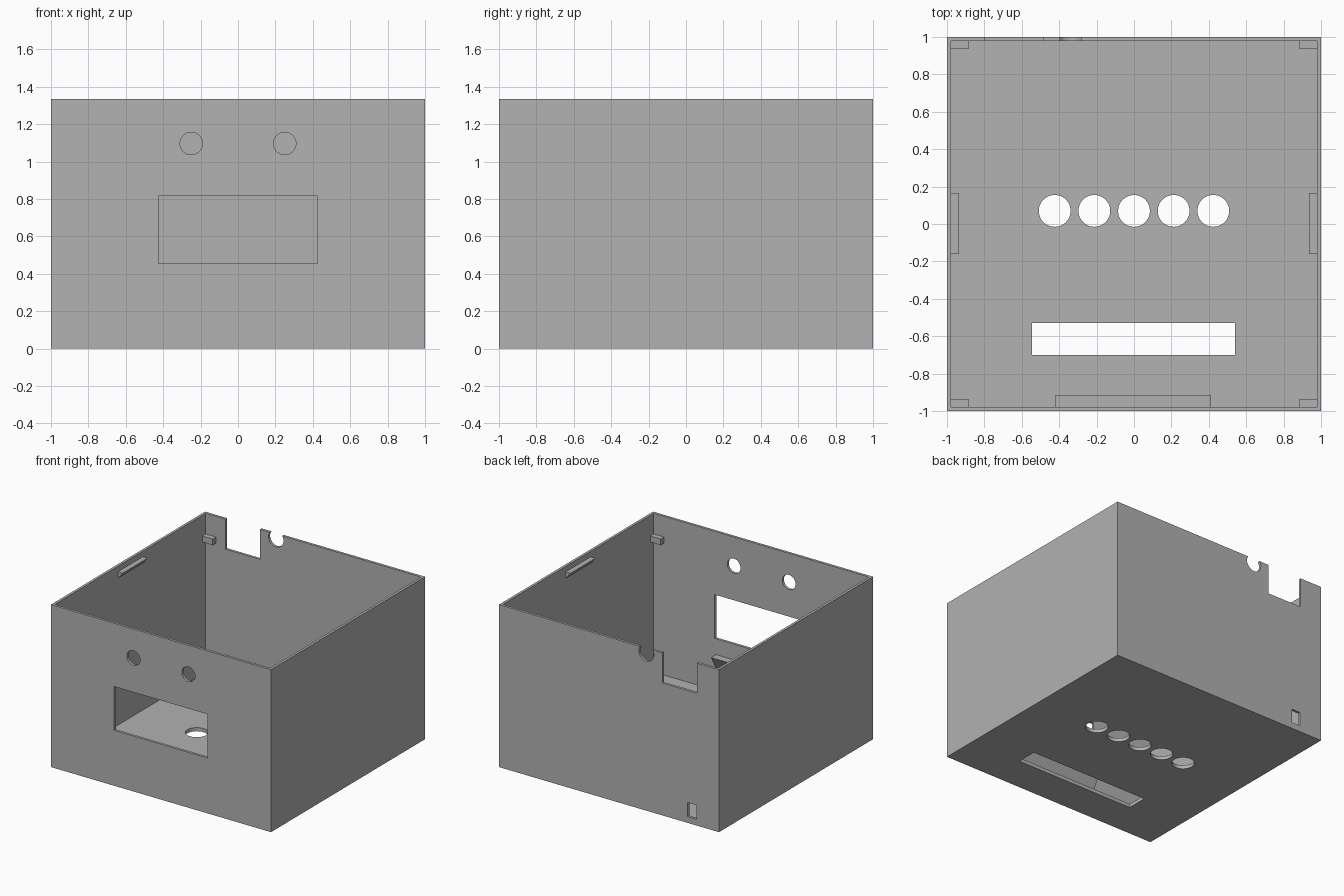
import bpy, bmesh
from mathutils import Matrix, Vector

cube = bpy.data.objects.get("Cube")
if cube:
    bpy.data.objects.remove(cube, do_unlink=True)

H, WALL = 1.335, 0.03          # box height, wall thickness
IN = 1 - WALL                  # inner face of the walls

grey = bpy.data.materials.new("mid grey")
grey.use_nodes = True
grey.diffuse_color = (0.445, 0.445, 0.445, 1)
grey.node_tree.nodes["Principled BSDF"].inputs["Base Color"].default_value = grey.diffuse_color


def finish(name, bm):
    bmesh.ops.recalc_face_normals(bm, faces=bm.faces)
    mesh = bpy.data.meshes.new(name)
    bm.to_mesh(mesh)
    bm.free()
    mesh.materials.append(grey)
    ob = bpy.data.objects.new(name, mesh)
    bpy.context.collection.objects.link(ob)
    return ob


def add_box(bm, lo, hi):
    lo, hi = Vector(lo), Vector(hi)
    m = Matrix.Translation((lo + hi) / 2) @ Matrix.Diagonal((*(hi - lo), 1))
    bmesh.ops.create_cube(bm, size=1, matrix=m)


def add_cylinder(bm, centre, r, axis):
    turn = Matrix.Rotation(1.5707963, 4, 'X') if axis == 'Y' else Matrix()
    bmesh.ops.create_cone(bm, cap_ends=True, segments=48, radius1=r, radius2=r,
                          depth=0.2, matrix=Matrix.Translation(centre) @ turn)


def add_prism(bm, profile, start, end, place):
    """Sweep a (out, z) profile along a length; place maps (along, out, z) to a point."""
    a = [bm.verts.new(place(start, *p)) for p in profile]
    b = [bm.verts.new(place(end, *p)) for p in profile]
    bm.faces.new(a)
    bm.faces.new(b)
    n = len(profile)
    for i in range(n):
        j = (i + 1) % n
        bm.faces.new((a[i], a[j], b[j], b[i]))


# Open shell: inset the top and push it down to the floor
bm = bmesh.new()
add_box(bm, (-1, -1, 0), (1, 1, H))
bm.normal_update()
top = max(bm.faces, key=lambda f: f.calc_center_median().z)
bmesh.ops.inset_region(bm, faces=[top], thickness=WALL)
hole = bmesh.ops.extrude_face_region(bm, geom=[top])
bmesh.ops.translate(bm, vec=(0, 0, WALL - H),
                    verts=[v for v in hole["geom"] if isinstance(v, bmesh.types.BMVert)])
if top.is_valid:
    bmesh.ops.delete(bm, geom=[top], context='FACES_ONLY')
shell = finish("enclosure_shell", bm)

# Openings
bm = bmesh.new()
add_box(bm, (-0.425, -1.1, 0.455), (0.425, -0.9, 0.815))      # front window
for x in (-0.25, 0.25):
    add_cylinder(bm, (x, -1, 1.097), 0.06, 'Y')               # front button holes
add_box(bm, (-0.80, 0.9, H - 0.247), (-0.485, 1.1, H + 0.1))  # back notch
add_cylinder(bm, (-0.34, 1, H - 0.038), 0.068, 'Y')           # back cable hole
add_box(bm, (-0.795, 0.9, 0.052), (-0.715, 1.1, 0.167))       # back low slot
add_box(bm, (-0.545, -0.70, -0.1), (0.54, -0.53, 0.1))        # floor slot
for i in range(-2, 3):
    add_cylinder(bm, (i * 0.212, 0.07, 0), 0.085, 'Z')        # floor holes
cutter = finish("opening_cutter", bm)
cutter.hide_render = True

mod = shell.modifiers.new("openings", 'BOOLEAN')
mod.operation, mod.solver, mod.object = 'DIFFERENCE', 'EXACT', cutter
graph = bpy.context.evaluated_depsgraph_get()
cut_mesh = bpy.data.meshes.new_from_object(shell.evaluated_get(graph))
shell.modifiers.clear()
shell.data = cut_mesh
bpy.data.objects.remove(cutter, do_unlink=True)

# Wedge clips inside the left and right walls
clip = [(IN + 0.01, 1.29), (0.935, 1.29), (IN, 1.245), (IN + 0.01, 1.245)]
for name, s in (("left_clip", 1), ("right_clip", -1)):
    bm = bmesh.new()
    add_prism(bm, clip, -0.16, 0.165, lambda t, o, z: (s * o, t, z))
    finish(name, bm)

# Wedge ledge inside the front wall, under the window
bm = bmesh.new()
ledge = [(IN + 0.01, 0.325), (0.915, 0.325), (IN, 0.225), (IN + 0.01, 0.225)]
add_prism(bm, ledge, -0.42, 0.413, lambda t, o, z: (t, -o, z))
finish("front_ledge", bm)

# Small support blocks in the four corners
for sx, side in ((1, "left"), (-1, "right")):
    for sy, end in ((1, "back"), (-1, "front")):
        bm = bmesh.new()
        xs = sorted((sx * 0.885, sx * (IN + 0.01)))
        ys = sorted((sy * 0.935, sy * (IN + 0.01)))
        add_box(bm, (xs[0], ys[0], 1.115), (xs[1], ys[1], 1.165))
        finish(f"{end}_{side}_corner_block", bm)

# Smooth hole walls, sharp edges elsewhere
bpy.ops.object.select_all(action='DESELECT')
shell.select_set(True)
bpy.context.view_layer.objects.active = shell
bpy.ops.object.shade_smooth_by_angle()
